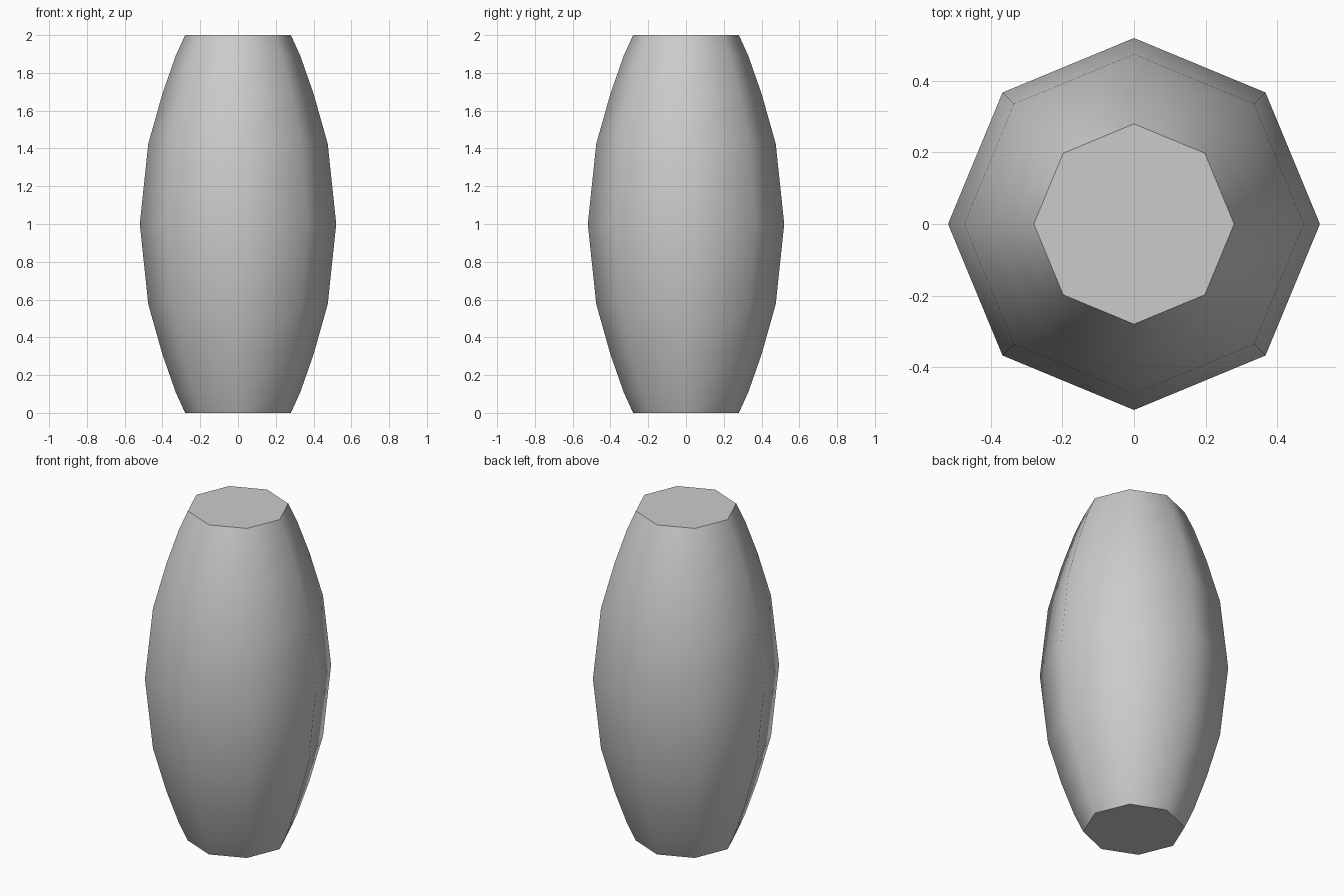
import bpy, bmesh, math

cube = bpy.data.objects.get("Cube")
if cube:
    bpy.data.objects.remove(cube, do_unlink=True)

# Plain grey material
grey = bpy.data.materials.new("light_grey")
grey.use_nodes = True
colour = (0.6, 0.6, 0.6, 1)
grey.diffuse_color = colour
grey.node_tree.nodes["Principled BSDF"].inputs["Base Color"].default_value = colour

# Half profile (radius, height), mirrored about the middle
SIDES = 8
lower = [(0.28, 0), (0.33, 0.11), (0.40, 0.31), (0.475, 0.575)]
profile = lower + [(0.52, 1)] + [(r, 2 - z) for r, z in reversed(lower)]

# Eight-sided barrel: stacked rings, smooth walls, flat caps
bm = bmesh.new()
angles = [math.tau * i / SIDES for i in range(SIDES)]
rings = [[bm.verts.new((r * math.cos(a), r * math.sin(a), z)) for a in angles]
         for r, z in profile]
for low, high in zip(rings, rings[1:]):
    for i in range(SIDES):
        j = (i + 1) % SIDES
        bm.faces.new((low[i], low[j], high[j], high[i])).smooth = True
for cap in (rings[0][::-1], rings[-1]):
    face = bm.faces.new(cap)
    for edge in face.edges:
        edge.smooth = False

mesh = bpy.data.meshes.new("barrel_body")
bm.to_mesh(mesh)
bm.free()
mesh.materials.append(grey)
barrel = bpy.data.objects.new("barrel_body", mesh)
bpy.context.collection.objects.link(barrel)
